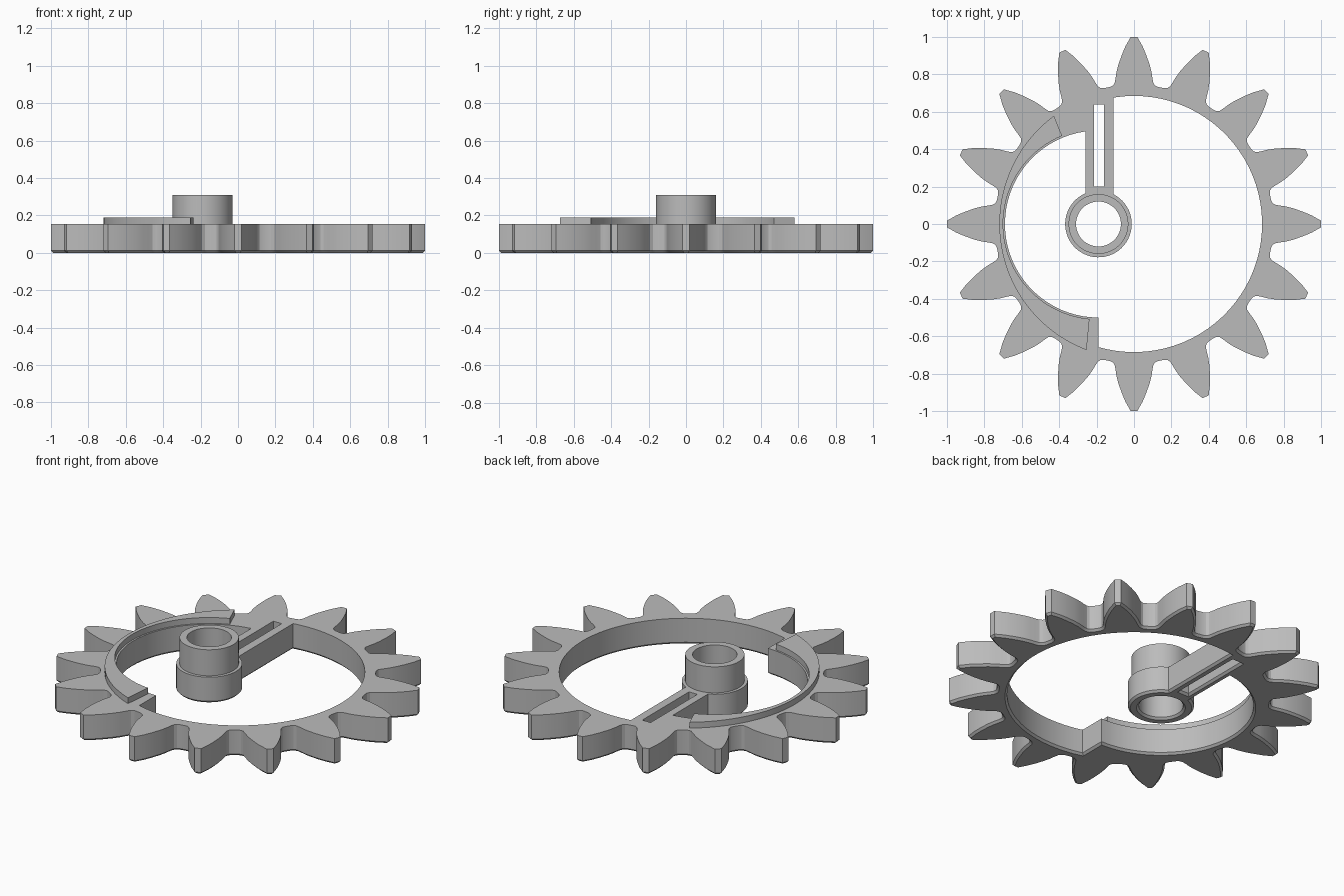
import bpy, bmesh
from math import cos, sin, tau, radians, sqrt, acos, asin, degrees
from mathutils import Vector
from mathutils.geometry import tessellate_polygon

if "Cube" in bpy.data.objects:
    bpy.data.objects.remove(bpy.data.objects["Cube"])

HUB = Vector((-0.19, 0))
CENTRE = Vector((0, 0))
THICK = 0.155
BORE = 0.12

grey = bpy.data.materials.new("plain_grey")
grey.use_nodes = True
grey.diffuse_color = (0.5, 0.5, 0.5, 1)
grey.node_tree.nodes["Principled BSDF"].inputs["Base Color"].default_value = (0.5, 0.5, 0.5, 1)


def arc(centre, radius, start, end, steps):
    """Points on an arc, angles in degrees."""
    angles = [radians(start + (end - start) * i / steps) for i in range(steps + 1)]
    return [centre + radius * Vector((cos(a), sin(a))) for a in angles]


def offset(loop, amount):
    """Shift a closed outline to its left with mitred corners."""
    result = []
    for i, p in enumerate(loop):
        d1 = (p - loop[i - 1]).normalized()
        d2 = (loop[(i + 1) % len(loop)] - p).normalized()
        n1, n2 = Vector((-d1.y, d1.x)), Vector((-d2.y, d2.x))
        result.append(p + (n1 + n2) * (amount / max(1 + n1.dot(n2), 0.4)))
    return result


def slab(name, loops, bottom, top, chamfer=0):
    """Extrude outlines (outer anticlockwise, holes clockwise), chamfering the lower rim."""
    bm = bmesh.new()
    levels = [(bottom, chamfer), (bottom + chamfer, 0), (top, 0)] if chamfer else [(bottom, 0), (top, 0)]
    rings = [[[bm.verts.new((p.x, p.y, z)) for p in offset(loop, inset)] for loop in loops]
             for z, inset in levels]
    for low, high in zip(rings, rings[1:]):
        for a, b in zip(low, high):
            for i in range(len(a)):
                bm.faces.new((a[i - 1], a[i], b[i], b[i - 1]))
    for level in (rings[0], rings[-1]):
        flat = [v for ring in level for v in ring]
        for tri in tessellate_polygon([[v.co for v in ring] for ring in level]):
            bm.faces.new([flat[i] for i in tri])
    bmesh.ops.recalc_face_normals(bm, faces=bm.faces)
    mesh = bpy.data.meshes.new(name)
    bm.to_mesh(mesh)
    bm.free()
    mesh.materials.append(grey)
    obj = bpy.data.objects.new(name, mesh)
    bpy.context.collection.objects.link(obj)
    bpy.ops.object.select_all(action='DESELECT')
    obj.select_set(True)
    bpy.context.view_layer.objects.active = obj
    bpy.ops.object.shade_smooth_by_angle(angle=radians(25))
    return obj


# Toothed rim: half a tooth as (radius, half width), mirrored and repeated
flank = [(0.733, 0.128), (0.739, 0.114), (0.752, 0.104), (0.775, 0.099), (0.81, 0.094),
         (0.85, 0.084), (0.9, 0.067), (0.95, 0.046), (0.985, 0.026), (1.0, 0.018)]
tooth = [(r, -w) for r, w in flank] + [(r, w) for r, w in reversed(flank)]
TEETH = 16
rim = []
for k in range(TEETH):
    a = tau * k / TEETH
    rim += [Vector((x * cos(a) - y * sin(a), x * sin(a) + y * cos(a))) for x, y in tooth]

# Window: large arc, step, smaller arc, then around the arm and hub
R_BIG, R_SMALL, R_HUB = 0.685, 0.5, 0.178
ARM_LEFT, ARM_RIGHT = -0.26, -0.11


def angle_at(x, centre, radius):
    return degrees(acos((x - centre.x) / radius))


window = arc(CENTRE, R_BIG, angle_at(ARM_RIGHT, CENTRE, R_BIG), -angle_at(HUB.x, CENTRE, R_BIG), 48)
window += arc(HUB, R_SMALL, 270, angle_at(ARM_LEFT, HUB, R_SMALL), 36)
window += arc(HUB, R_HUB, angle_at(ARM_LEFT, HUB, R_HUB), 360 + angle_at(ARM_RIGHT, HUB, R_HUB), 48)

# Slot along the arm and bore through the hub
slot = [Vector(p) for p in ((-0.215, 0.2), (-0.215, 0.64), (-0.16, 0.64), (-0.16, 0.2))]
bore = arc(HUB, BORE, 360, 0, 48)[:-1]
slab("gear_plate", [rim, window, slot, bore], 0, THICK, 0.012)

# Raised collar on the hub
slab("hub_collar", [arc(HUB, 0.16, 0, 360, 48)[:-1], bore], THICK, 0.31)

# Raised crescent: outer edge follows the rim centre, inner edge the hub
START, END = 112.4, 264.6
outer = []
for p in arc(CENTRE, 1, START, END, 40):
    along = HUB.dot(p)
    outer.append(HUB + p * (sqrt(along ** 2 - HUB.length_squared + 0.72 ** 2) - along))
slab("cam_crescent", [outer + arc(HUB, 0.51, END, START, 40)], THICK, 0.19)
